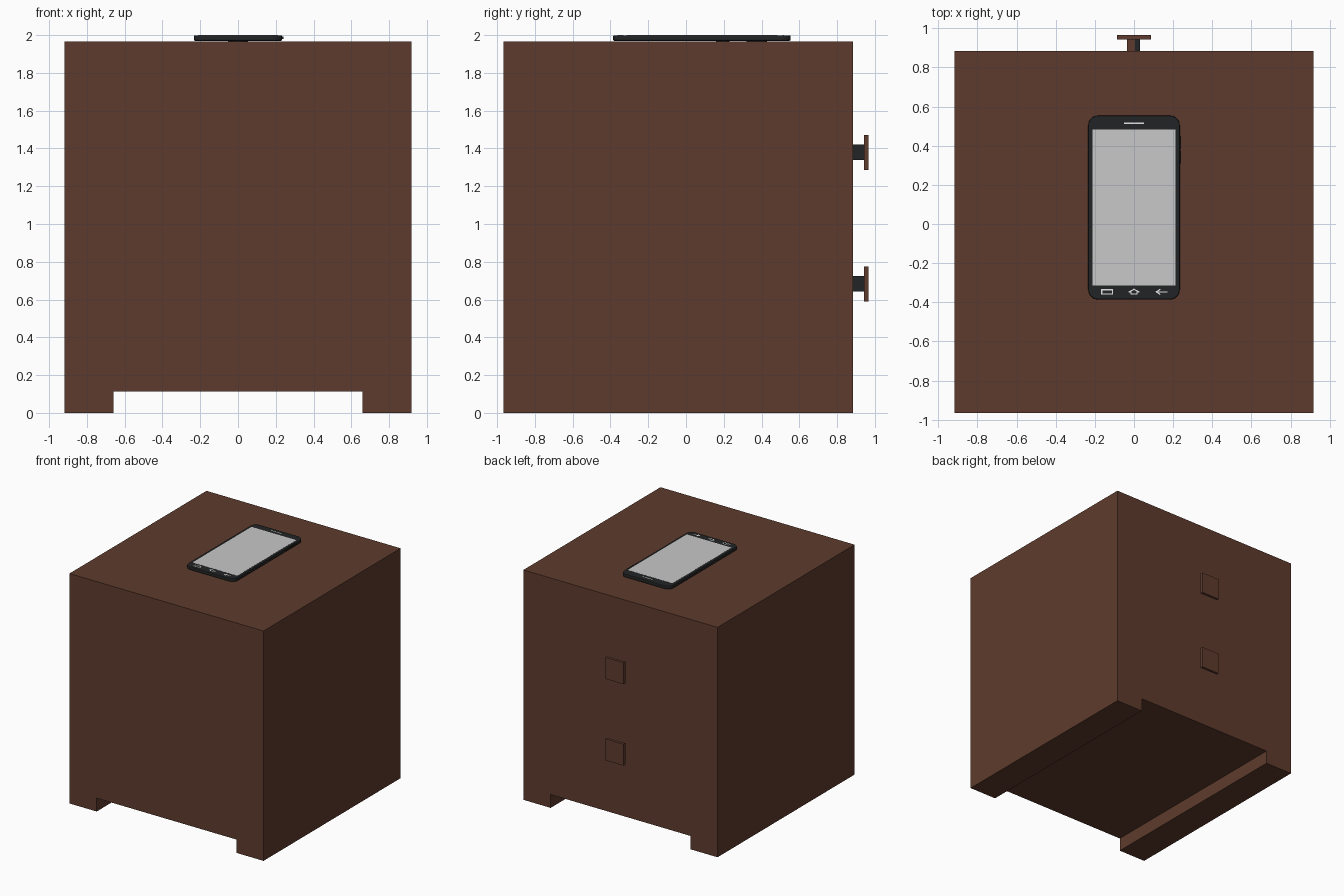
import bpy, bmesh, math
from mathutils import Vector

if "Cube" in bpy.data.objects:
    bpy.data.objects.remove(bpy.data.objects["Cube"])


def material(name, rgb):
    m = bpy.data.materials.new(name)
    m.diffuse_color = (*rgb, 1)
    m.use_nodes = True
    m.node_tree.nodes["Principled BSDF"].inputs["Base Color"].default_value = m.diffuse_color
    return m


BROWN = material("dark wood", (0.112, 0.044, 0.026))
BLACK = material("charcoal", (0.016, 0.017, 0.018))
GREY = material("screen grey", (0.58, 0.58, 0.58))
WHITE = material("icon white", (0.8, 0.8, 0.8))


def finish(bm, name, mat):
    bmesh.ops.recalc_face_normals(bm, faces=bm.faces)
    me = bpy.data.meshes.new(name)
    bm.to_mesh(me)
    bm.free()
    me.materials.append(mat)
    ob = bpy.data.objects.new(name, me)
    bpy.context.collection.objects.link(ob)
    return ob


def prism(bm, pts, direction):
    """Extrude a closed outline along a direction."""
    f = bm.faces.new([bm.verts.new(p) for p in pts])
    r = bmesh.ops.extrude_face_region(bm, geom=[f])
    vs = [v for v in r["geom"] if isinstance(v, bmesh.types.BMVert)]
    bmesh.ops.translate(bm, verts=vs, vec=direction)


def box(name, x0, x1, y0, y1, z0, z1, mat):
    bm = bmesh.new()
    prism(bm, [(x0, y0, z0), (x1, y0, z0), (x1, y1, z0), (x0, y1, z0)], (0, 0, z1 - z0))
    return finish(bm, name, mat)


def rounded(x0, x1, y0, y1, r, z, n=6):
    pts = []
    corners = [(x1 - r, y1 - r), (x0 + r, y1 - r), (x0 + r, y0 + r), (x1 - r, y0 + r)]
    for k, (cx, cy) in enumerate(corners):
        for i in range(n + 1):
            a = math.pi / 2 * (k + i / n)
            pts.append((cx + r * math.cos(a), cy + r * math.sin(a), z))
    return pts


# Cabinet body with the gap between its two runners
bm = bmesh.new()
half = [(0.66, 0.114), (0.66, 0), (0.918, 0), (0.918, 1.965)]
outline = half + [(-x, z) for x, z in reversed(half)]
prism(bm, [(x, -0.966, z) for x, z in outline], (0, 1.851, 0))
finish(bm, "cabinet_body", BROWN)

# Two handles on the back: a two-tone stem and a square plate
for label, z in (("lower", 0.683), ("upper", 1.379)):
    box(label + "_stem_wood", -0.036, 0.004, 0.884, 0.945, z - 0.041, z + 0.041, BROWN)
    box(label + "_stem_dark", 0.004, 0.031, 0.884, 0.945, z - 0.041, z + 0.041, BLACK)
    box(label + "_handle_plate", -0.086, 0.086, 0.943, 0.966, z - 0.092, z + 0.092, BROWN)

# Phone body with softened edges
bm = bmesh.new()
prism(bm, rounded(-0.234, 0.234, -0.386, 0.554, 0.05, 1.97), (0, 0, 0.029))
body = finish(bm, "phone_body", BLACK)
bev = body.modifiers.new("soft edges", "BEVEL")
bev.width = 0.006
bev.segments = 2
bev.limit_method = "ANGLE"
bev.angle_limit = math.radians(50)

# Screen, speaker slot and side buttons
box("phone_screen", -0.211, 0.213, -0.314, 0.484, 1.996, 1.9996, GREY)
box("phone_speaker", -0.052, 0.052, 0.512, 0.519, 1.996, 2.0, WHITE)
box("volume_up_button", 0.225, 0.241, 0.384, 0.45, 1.979, 1.992, BLACK)
box("volume_down_button", 0.225, 0.241, 0.31, 0.376, 1.979, 1.992, BLACK)

# Camera and flash bumps under the phone
for name, y, r in (("phone_camera", 0.375, 0.054), ("phone_flash", 0.195, 0.035)):
    bm = bmesh.new()
    prism(bm, rounded(-r, r, y - r, y + r, r * 0.98, 1.9655), (0, 0, 0.006))
    finish(bm, name, BLACK)


def icon(name, lines, w=0.006):
    """Thin raised strokes along each polyline."""
    bm = bmesh.new()
    for line in lines:
        for p, q in zip(line, line[1:]):
            a, b = Vector(p), Vector(q)
            d = (b - a).normalized() * (w / 2)
            n = Vector((-d.y, d.x))
            quad = [a - d - n, b + d - n, b + d + n, a - d + n]
            prism(bm, [(v.x, v.y, 1.997) for v in quad], (0, 0, 0.003))
    finish(bm, name, WHITE)


# Three navigation icons below the screen
Y = -0.347
icon("menu_icon", [[(-0.165, Y - 0.011), (-0.11, Y - 0.011), (-0.11, Y + 0.011),
                    (-0.165, Y + 0.011), (-0.165, Y - 0.011)]])
icon("home_icon", [[(-0.015, Y - 0.01), (0.015, Y - 0.01), (0.015, Y), (0.024, Y),
                    (0, Y + 0.013), (-0.024, Y), (-0.015, Y), (-0.015, Y - 0.01)]])
icon("back_icon", [[(0.115, Y), (0.167, Y)],
                   [(0.132, Y + 0.012), (0.115, Y), (0.132, Y - 0.012)]])
